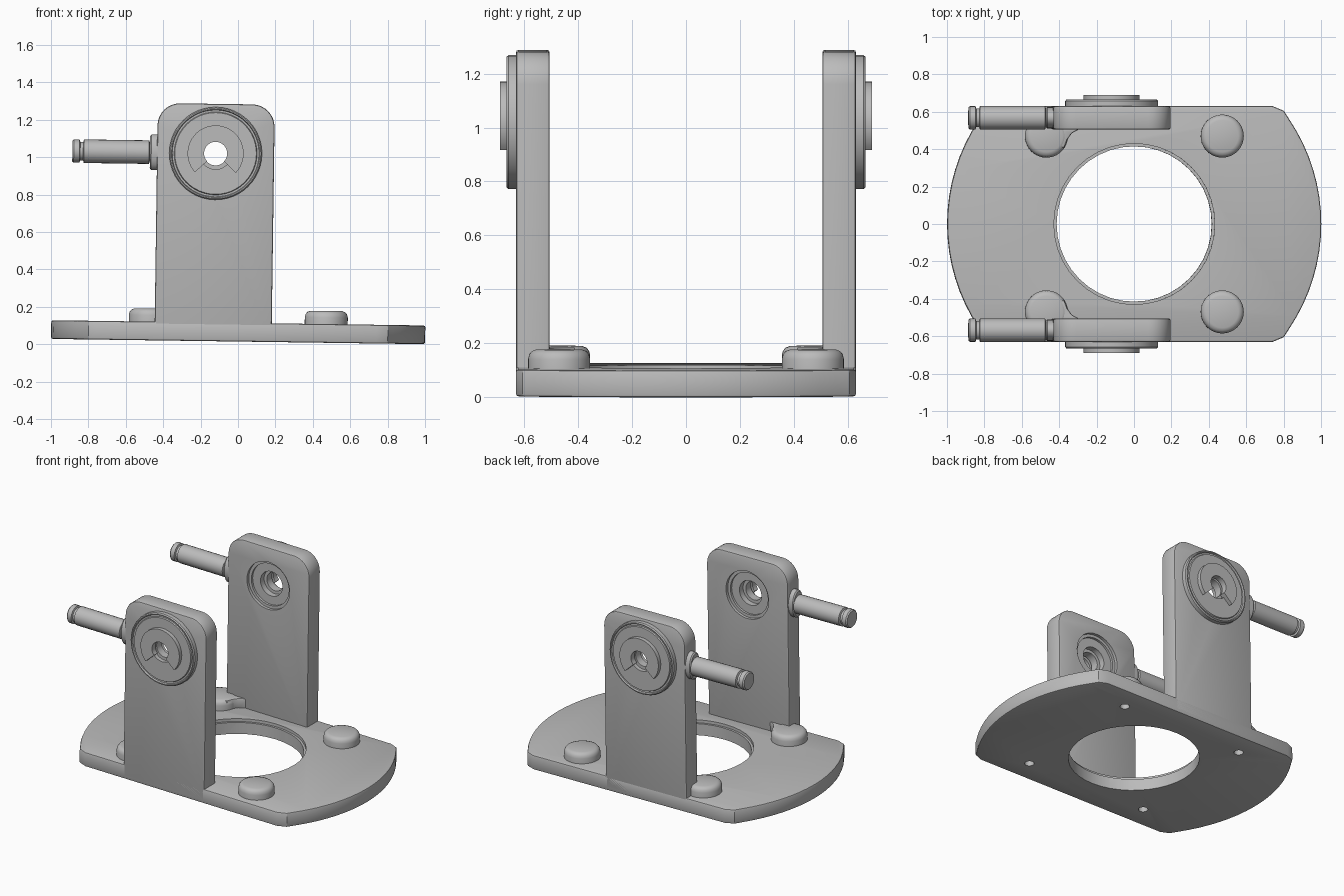
import bpy, bmesh
from math import sin, cos, radians, pi
from mathutils import Matrix, Vector

cube = bpy.data.objects.get("Cube")
if cube:
    bpy.data.objects.remove(cube, do_unlink=True)

grey = bpy.data.materials.new("plain grey")
grey.use_nodes = True
grey.diffuse_color = (0.5, 0.5, 0.5, 1)
grey.node_tree.nodes["Principled BSDF"].inputs["Base Color"].default_value = (0.5, 0.5, 0.5, 1)

BOTTOM, TOP = 0.014, 0.114          # base plate heights
CX, CZ = -0.134, 1.018              # bearing centre on the uprights
TILT = Matrix.Rotation(0.014, 4, 'Y')
ALONG_Y = Matrix.Rotation(-pi / 2, 4, 'X')
ALONG_X = Matrix.Rotation(-pi / 2, 4, 'Y')
BEARING = Matrix.Translation((CX, 0, CZ)) @ ALONG_Y
parts = []


def finish(name, bm, matrix):
    bmesh.ops.recalc_face_normals(bm, faces=bm.faces)
    bm.transform(matrix)
    mesh = bpy.data.meshes.new(name)
    bm.to_mesh(mesh)
    bm.free()
    mesh.materials.append(grey)
    ob = bpy.data.objects.new(name, mesh)
    bpy.context.collection.objects.link(ob)
    parts.append(ob)
    return ob


def prism(name, outline, low, high, bevel=0, matrix=Matrix()):
    """Extrude an outline along local z and soften its two rims."""
    bm = bmesh.new()
    face = bm.faces.new([bm.verts.new((x, y, low)) for x, y in outline])
    ext = bmesh.ops.extrude_face_region(bm, geom=[face], use_keep_orig=True)
    verts = [g for g in ext["geom"] if isinstance(g, bmesh.types.BMVert)]
    bmesh.ops.translate(bm, verts=verts, vec=(0, 0, high - low))
    if bevel:
        rims = [e for e in bm.edges
                if abs(e.verts[0].co.z - e.verts[1].co.z) < 1e-5]
        bmesh.ops.bevel(bm, geom=rims, offset=bevel, segments=2,
                        profile=0.5, affect='EDGES')
    return finish(name, bm, matrix)


def lathe(name, profile, matrix=Matrix(), steps=40):
    """Turn a closed (radius, height) profile around local z."""
    bm = bmesh.new()
    rings = [[bm.verts.new((r * cos(2 * pi * i / steps), r * sin(2 * pi * i / steps), h))
              for r, h in profile] for i in range(steps)]
    n = len(profile)
    for i in range(steps):
        a, b = rings[i], rings[(i + 1) % steps]
        for j in range(n):
            k = (j + 1) % n
            bm.faces.new((a[j], b[j], b[k], a[k]))
    bmesh.ops.remove_doubles(bm, verts=bm.verts, dist=1e-5)
    return finish(name, bm, matrix)


def arc(radius, start, end, count, cx=0, cy=0):
    angles = [radians(start + (end - start) * i / count) for i in range(count + 1)]
    return [(cx + radius * cos(a), cy + radius * sin(a)) for a in angles]


def cut(target, radius, low, high, matrix=Matrix()):
    """Bore a round hole through a part."""
    cutter = lathe("cutter", [(0, low), (radius, low), (radius, high), (0, high)], matrix)
    parts.remove(cutter)
    mod = target.modifiers.new("bore", 'BOOLEAN')
    mod.operation, mod.solver, mod.object = 'DIFFERENCE', 'EXACT', cutter
    bpy.context.view_layer.objects.active = target
    bpy.ops.object.modifier_apply(modifier=mod.name)
    bpy.data.objects.remove(cutter, do_unlink=True)


# Base plate: a disc clipped at front and back
end = [(0.74, -0.63), (0.80, -0.605)] + arc(1, -34, 34, 16) + [(0.80, 0.605), (0.74, 0.63)]
plate = prism("base_plate", end + [(-x, -y) for x, y in end], BOTTOM, TOP, 0.01)
cut(plate, 0.415, -0.1, 0.3)
cut(plate, 0.43, TOP - 0.02, 0.3)
for x in (-0.47, 0.47):
    for y in (-0.47, 0.47):
        cut(plate, 0.03, -0.1, TOP - 0.02, Matrix.Translation((x, y, 0)))

# Parts of the back half, mirrored to the front below
half_start = len(parts)

# Upright with rounded shoulders (local y points down)
left, right, top, r = CX - 0.313, CX + 0.313, 0.265, 0.12
outline = ([(left, -0.03), (right, -0.03)]
           + arc(r, 0, -90, 8, right - r, -1.283 + r)
           + arc(r, -90, -180, 8, left + r, -1.283 + r))
upright = prism("upright", outline, 0.505, 0.63, 0.01, ALONG_Y)
cut(upright, 0.165, 0.4, 0.525, BEARING)
cut(upright, 0.145, 0.4, 0.54, BEARING)
cut(upright, 0.085, 0.4, 0.8, BEARING)

# Bearing bush, flange with a grooved rim, and open collar
lathe("bearing_bush", [(0.064, 0.58), (0.088, 0.58), (0.088, 0.635), (0.064, 0.635)], BEARING)
lathe("bearing_flange", [(0.085, 0.62), (0.248, 0.62), (0.248, 0.658), (0.242, 0.665),
                         (0.236, 0.665), (0.232, 0.655), (0.222, 0.655), (0.218, 0.663),
                         (0.085, 0.663)], BEARING, 48)
prism("open_collar", arc(0.15, 137, 403, 36) + arc(0.062, 403, 137, 28),
      0.65, 0.69, 0, BEARING)

# Side pin with a grooved head, and its socket
pin = Matrix.Translation((0, 0.568, 1.02)) @ ALONG_X
lathe("side_pin", [(0, 0.40), (0.05, 0.40), (0.05, 0.485), (0.063, 0.49), (0.063, 0.838),
                   (0.05, 0.842), (0.05, 0.858), (0.062, 0.862), (0.062, 0.892),
                   (0.055, 0.9), (0, 0.9)], pin, 24)
lathe("pin_socket", [(0, 0.42), (0.095, 0.42), (0.095, 0.478), (0.085, 0.485), (0, 0.485)],
      pin @ Matrix.Diagonal((1, 0.6, 1, 1)), 24)

# Rounded feet on the plate
dome = [(0, TOP - 0.01), (0.115, TOP - 0.01), (0.115, TOP + 0.035), (0.111, TOP + 0.052),
        (0.101, TOP + 0.064), (0.085, TOP + 0.07), (0, TOP + 0.07)]
for side, x in (("right", -0.47), ("left", 0.47)):
    lathe(side + "_pad", dome, Matrix.Translation((x, 0.47, 0)))
# Fillet joining the near pad to the upright
prism("pad_fillet", [(-0.44, 0.51), (-0.44, 0.41), (-0.375, 0.41), (-0.36, 0.45),
                     (-0.335, 0.485), (-0.29, 0.51)], TOP - 0.01, TOP + 0.066, 0.008)

# Mirror the half to the front
for ob in parts[half_start:]:
    mesh = ob.data.copy()
    mesh.transform(Matrix.Scale(-1, 4, Vector((0, 1, 0))))
    mesh.flip_normals()
    twin = bpy.data.objects.new("front_" + ob.name, mesh)
    bpy.context.collection.objects.link(twin)
    ob.name = "back_" + ob.name
    parts.append(twin)

# Slight lean of the whole bracket, and smooth shading with sharp edges
bpy.ops.object.select_all(action='DESELECT')
for ob in parts:
    ob.data.transform(TILT)
    ob.select_set(True)
bpy.context.view_layer.objects.active = plate
bpy.ops.object.shade_smooth_by_angle(angle=radians(30))
